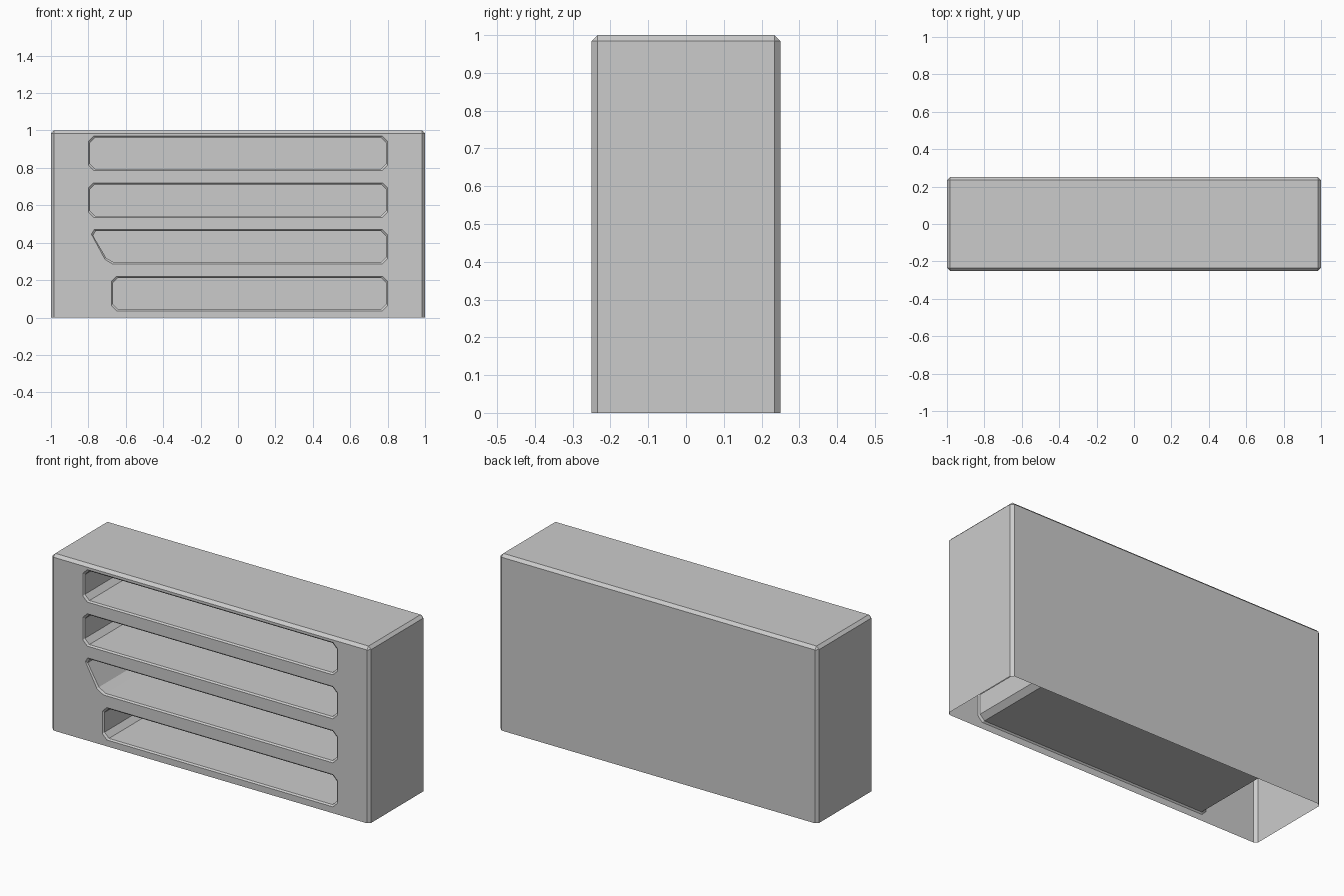
import bpy, bmesh
from mathutils import Vector

if "Cube" in bpy.data.objects:
    bpy.data.objects.remove(bpy.data.objects["Cube"])

FRONT, BACK, BEVEL, LIP = -0.25, 0.21, 0.016, 0.008


def outline(left_low, left_high, z0, z1, inset, cut=0.028):
    """Four-sided slot outline with clipped corners, as (x, z) points."""
    d = inset
    quad = [Vector(p) for p in ((left_low + d, z0 + d), (0.8 - d, z0 + d),
                                (0.8 - d, z1 - d), (left_high + d, z1 - d))]
    pts = []
    for i, p in enumerate(quad):
        for q in (quad[i - 1], quad[(i + 1) % 4]):
            pts.append(p + (q - p).normalized() * cut)
    return pts


def ring(bm, pts, y):
    return [bm.verts.new((p.x, y, p.y)) for p in pts]


def bridge(bm, a, b):
    n = len(a)
    for i in range(n):
        j = (i + 1) % n
        bm.faces.new((a[i], a[j], b[j], b[i]))


# Chamfered casing, open underneath
bm = bmesh.new()
bmesh.ops.create_cube(bm, size=1)
for v in bm.verts:
    v.co = (v.co.x * 2, v.co.y * 0.5, v.co.z + 0.5)
edges = [e for e in bm.edges if any(v.co.z > 0.5 for v in e.verts)]
bmesh.ops.bevel(bm, geom=edges, offset=BEVEL, segments=1, profile=0.5, affect='EDGES')
bm.normal_update()
front = next(f for f in bm.faces if f.normal.y < -0.99)
bottom = next(f for f in bm.faces if f.normal.z < -0.99)
panel_edges = list(front.edges)
bmesh.ops.delete(bm, geom=[front, bottom], context='FACES_ONLY')

# Four slot pockets, from the bottom up: left end at the base, left end at the top
for i, (low, high) in enumerate([(-0.677, -0.677), (-0.698, -0.797), (-0.8, -0.8), (-0.8, -0.8)]):
    z0 = 0.036 + 0.25 * i
    z1 = z0 + 0.184
    mouth = ring(bm, outline(low, high, z0, z1, 0), FRONT)
    lip_pts = outline(low, high, z0, z1, LIP)
    lip = ring(bm, lip_pts, FRONT + LIP)
    end = ring(bm, lip_pts, BACK)
    bridge(bm, mouth, lip)
    bridge(bm, lip, end)
    bm.faces.new(end)
    panel_edges += [bm.edges.get((mouth[k - 1], mouth[k])) for k in range(len(mouth))]

# Front panel around the slots
bmesh.ops.triangle_fill(bm, use_beauty=True, use_dissolve=False, edges=panel_edges,
                        normal=(0, -1, 0))
bmesh.ops.recalc_face_normals(bm, faces=bm.faces)
bm.normal_update()
if max(bm.faces, key=lambda f: f.calc_center_median().z).normal.z < 0:
    bmesh.ops.reverse_faces(bm, faces=bm.faces)

mesh = bpy.data.meshes.new("slotted_casing")
bm.to_mesh(mesh)
bm.free()
bpy.context.collection.objects.link(bpy.data.objects.new("slotted_casing", mesh))
